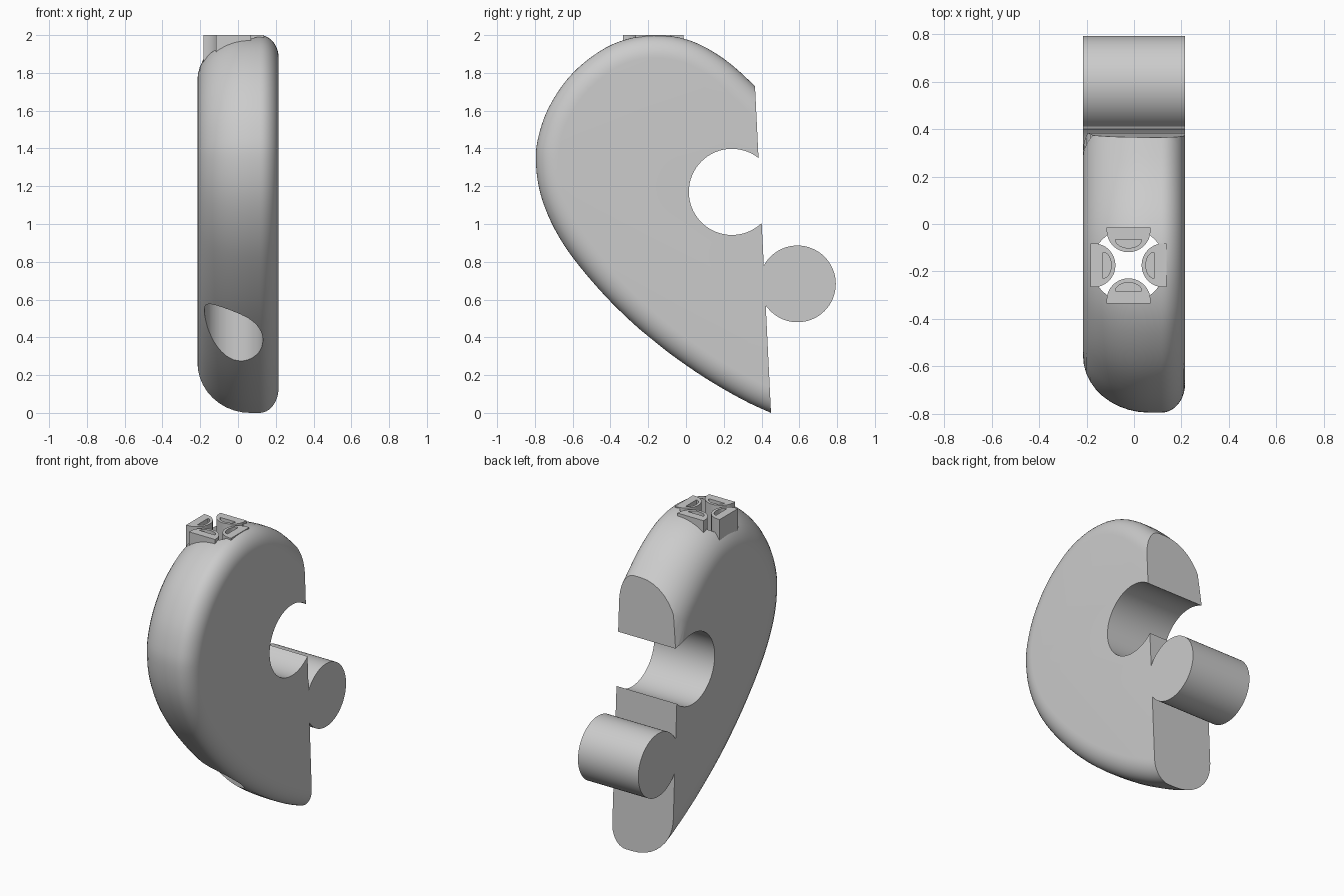
import bpy, bmesh, math
from mathutils import Vector

if "Cube" in bpy.data.objects:
    bpy.data.objects.remove(bpy.data.objects["Cube"])

grey = bpy.data.materials.new("plain grey")
grey.diffuse_color = (0.6, 0.6, 0.6, 1)
grey.use_nodes = True
grey.node_tree.nodes["Principled BSDF"].inputs["Base Color"].default_value = grey.diffuse_color


def finish(bm, name):
    bmesh.ops.recalc_face_normals(bm, faces=bm.faces)
    mesh = bpy.data.meshes.new(name)
    bm.to_mesh(mesh)
    bm.free()
    mesh.materials.append(grey)
    obj = bpy.data.objects.new(name, mesh)
    bpy.context.collection.objects.link(obj)
    return obj


def prism(name, pts, vec):
    """Extrude a closed loop of points along a vector."""
    bm = bmesh.new()
    face = bm.faces.new([bm.verts.new(p) for p in pts])
    top = bmesh.ops.extrude_face_region(bm, geom=[face])
    verts = [v for v in top["geom"] if isinstance(v, bmesh.types.BMVert)]
    bmesh.ops.translate(bm, verts=verts, vec=vec)
    return finish(bm, name)


def boolean(obj, other, operation):
    mod = obj.modifiers.new("cut", "BOOLEAN")
    mod.operation, mod.object, mod.solver = operation, other, "EXACT"
    bpy.context.view_layer.objects.active = obj
    bpy.ops.object.modifier_apply(modifier=mod.name)
    bpy.data.objects.remove(other)


def smooth(obj):
    bpy.ops.object.select_all(action="DESELECT")
    obj.select_set(True)
    bpy.context.view_layer.objects.active = obj
    bpy.ops.object.shade_smooth_by_angle(angle=math.radians(30))


def circle(r, n):
    return [(r * math.cos(2 * math.pi * i / n), r * math.sin(2 * math.pi * i / n)) for i in range(n)]


# Half-heart outline (y, z), running past the cut plane at both ends
KEYS = [(0.56, 1.50), (0.46, 1.63), (0.36, 1.735), (0.2, 1.875), (0.02, 1.972), (-0.17, 2.0),
        (-0.35, 1.967), (-0.5, 1.885), (-0.63, 1.765), (-0.73, 1.61), (-0.782, 1.46),
        (-0.795, 1.34), (-0.778, 1.19), (-0.73, 1.045), (-0.65, 0.895), (-0.54, 0.747),
        (-0.4, 0.59), (-0.25, 0.447), (-0.1, 0.325), (0.1, 0.186), (0.3, 0.07),
        (0.45, 0.0), (0.62, -0.075), (0.8, -0.155)]
keys = [Vector(k) for k in KEYS]
outline = []
for a, b, c, d in zip(keys, keys[1:], keys[2:], keys[3:]):
    for i in range(4):
        t = i / 4
        outline.append(0.5 * (2 * b + (c - a) * t + (2 * a - 5 * b + 4 * c - d) * t * t
                              + (3 * b - a - 3 * c + d) * t ** 3))
normals = []
for i in range(len(outline)):
    tan = outline[min(i + 1, len(outline) - 1)] - outline[max(i - 1, 0)]
    normals.append(Vector((-tan.y, tan.x)).normalized())

# Edge rounding as (x, inset): wide on the left, tight on the right
W, STEPS = 0.215, 10
rounding = []
for i in range(STEPS + 1):
    a = math.pi / 2 * i / STEPS
    rounding.append((-W + 0.28 * (1 - math.cos(a)), 0.24 * (1 - math.sin(a))))
for i in range(STEPS + 1):
    a = math.pi / 2 * i / STEPS
    rounding.append((W - 0.10 * (1 - math.sin(a)), 0.12 * (1 - math.cos(a))))

# Body: inset outlines joined into a skin, then sliced flat at the back
bm = bmesh.new()
rings = []
for x, inset in rounding:
    rings.append([bm.verts.new((x, *(p + n * inset))) for p, n in zip(outline, normals)])
n = len(outline)
for r, s in zip(rings, rings[1:]):
    for i in range(n):
        j = (i + 1) % n
        bm.faces.new((r[i], r[j], s[j], s[i]))
bm.faces.new(rings[0])
bm.faces.new(rings[-1])
cut = bmesh.ops.bisect_plane(bm, geom=bm.verts[:] + bm.edges[:] + bm.faces[:], dist=1e-6,
                             plane_co=(0, 0.45, 0), plane_no=(0, 1.735, 0.085), clear_outer=True)
bmesh.ops.holes_fill(bm, edges=[e for e in bm.edges if e.is_boundary], sides=0)
body = finish(bm, "half_heart_body")

# Puzzle socket and knob
socket = prism("socket_cutter", [(-0.4, 0.243 + u, 1.17 + v) for u, v in circle(0.228, 64)], (0.8, 0, 0))
boolean(body, socket, "DIFFERENCE")
knob = prism("knob", [(-W, 0.59 + u, 0.683 + v) for u, v in circle(0.203, 64)], (2 * W, 0, 0))
boolean(body, knob, "UNION")

# Vertical bore through the body
CX, CY = -0.023, -0.174
bore = prism("bore_cutter", [(CX + u, CY + v, -0.5) for u, v in circle(0.155, 48)], (0, 0, 3))
boolean(body, bore, "DIFFERENCE")
smooth(body)


def petal_loop(angle, outer, base, half, depth, z):
    """D-shaped loop, flat side outward, bulging towards the bore axis."""
    pts = [(outer, -half), (outer, half)] if outer > base else []
    for i in range(17):
        a = math.pi * i / 16
        pts.append((base - depth * math.sin(a), half * math.cos(a)))
    c, s = math.cos(angle), math.sin(angle)
    return [(CX + c * u - s * v, CY + s * u + c * v, z) for u, v in pts]


# Four D-shaped petals around the bore mouth, each with a shallow recess
for k in range(4):
    ang = k * math.pi / 2
    petal = prism(f"petal_{k + 1}", petal_loop(ang, 0.16, 0.147, 0.0925, 0.092, 1.75), (0, 0, 0.25))
    recess = prism("recess_cutter", petal_loop(ang, 0.108, 0.108, 0.055, 0.035, 1.97), (0, 0, 0.1))
    boolean(petal, recess, "DIFFERENCE")
    smooth(petal)
